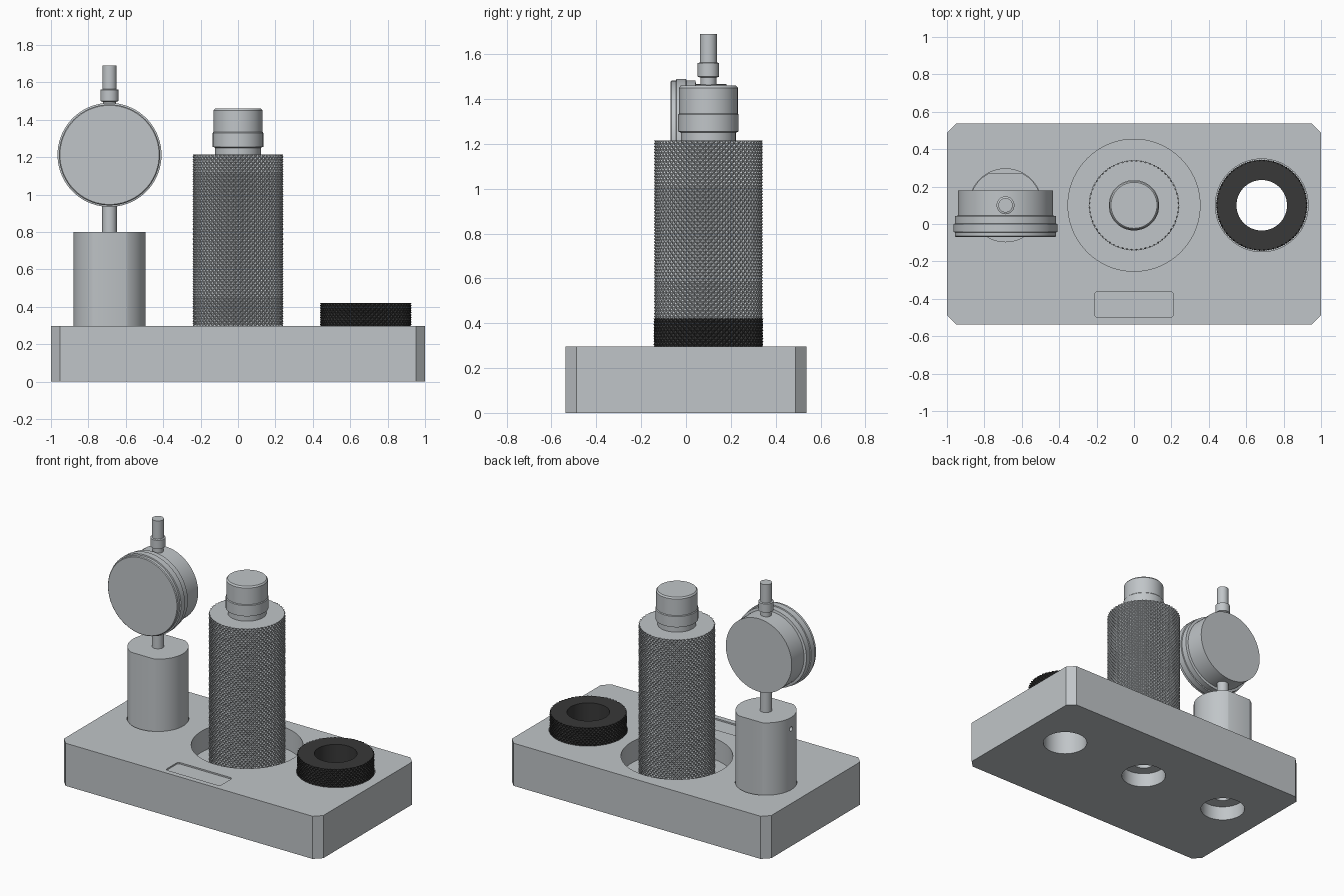
import bpy, bmesh
from math import sin, cos, pi, radians
from mathutils import Matrix

if "Cube" in bpy.data.objects:
    bpy.data.objects.remove(bpy.data.objects["Cube"], do_unlink=True)

ROW_Y = 0.10        # all stations share one line
DIAL_X, RING_X = -0.687, 0.683
TOP = 0.297         # top of the base
SEG = 72


def material(name, color):
    m = bpy.data.materials.new(name)
    m.use_nodes = True
    m.diffuse_color = color
    m.node_tree.nodes["Principled BSDF"].inputs["Base Color"].default_value = color
    return m


STEEL = material("steel_grey", (0.53, 0.56, 0.58, 1))
BLACK = material("black", (0.04, 0.04, 0.04, 1))


def finish(name, bm, mat, smooth=True):
    bmesh.ops.recalc_face_normals(bm, faces=bm.faces)
    mesh = bpy.data.meshes.new(name)
    bm.to_mesh(mesh)
    bm.free()
    mesh.materials.append(mat)
    ob = bpy.data.objects.new(name, mesh)
    bpy.context.collection.objects.link(ob)
    if smooth:
        shade(ob)
    return ob


def activate(ob):
    bpy.ops.object.select_all(action='DESELECT')
    ob.select_set(True)
    bpy.context.view_layer.objects.active = ob


def shade(ob):
    activate(ob)
    bpy.ops.object.shade_smooth_by_angle(angle=radians(30))


def lathe(name, profile, matrix, mat=STEEL, seg=SEG):
    """Stack of (radius, height) rings, capped at both ends."""
    bm = bmesh.new()
    rings = [[bm.verts.new((r * cos(2 * pi * i / seg), r * sin(2 * pi * i / seg), h))
              for i in range(seg)] for r, h in profile]
    for a, b in zip(rings, rings[1:]):
        for i in range(seg):
            j = (i + 1) % seg
            bm.faces.new((a[i], a[j], b[j], b[i]))
    bm.faces.new(rings[0])
    bm.faces.new(rings[-1])
    bm.transform(matrix)
    return finish(name, bm, mat)


def at(x, y=ROW_Y, z=0):
    return Matrix.Translation((x, y, z))


def prism(name, outline, z0, z1, mat=STEEL):
    bm = bmesh.new()
    face = bm.faces.new([bm.verts.new((x, y, z0)) for x, y in outline])
    out = bmesh.ops.extrude_face_region(bm, geom=[face])
    for v in out["geom"]:
        if isinstance(v, bmesh.types.BMVert):
            v.co.z = z1
    return finish(name, bm, mat, False)


def chamfered(w, d, c, cy=0):
    pts = [(w, d - c), (w - c, d), (c - w, d), (-w, d - c)]
    pts += [(-x, -y) for x, y in pts]
    return [(x, y + cy) for x, y in pts]


def cut(ob, cutters):
    for c in cutters:
        c.hide_render = True
        mod = ob.modifiers.new("cut", 'BOOLEAN')
        mod.operation, mod.solver, mod.object = 'DIFFERENCE', 'EXACT', c
        activate(ob)
        bpy.ops.object.modifier_apply(modifier=mod.name)
        bpy.data.objects.remove(c, do_unlink=True)
    shade(ob)


def knurl(name, x, r, z0, z1, rows, mat, bore=None, count=60, depth=0.009):
    """Cylinder of raised diamonds, solid or with a bore."""
    n = 2 * count
    bm = bmesh.new()

    def ring(z, radius):
        return [bm.verts.new((radius(i) * cos(pi * i / count),
                              radius(i) * sin(pi * i / count), z)) for i in range(n)]

    low = r - depth
    grid = []
    for k in range(rows + 1):
        z = z0 + (z1 - z0) * k / rows
        grid.append(ring(z, lambda i: r if (i + k) % 2 == 0 else low))
    for k in range(rows):
        for i in range(n):
            j = (i + 1) % n
            a, b, c, d = grid[k][i], grid[k][j], grid[k + 1][j], grid[k + 1][i]
            if (i + k) % 2 == 0:    # split along the groove
                bm.faces.new((a, b, d))
                bm.faces.new((b, c, d))
            else:
                bm.faces.new((a, b, c))
                bm.faces.new((a, c, d))
    if bore:
        inner = [ring(z, lambda i: bore) for z in (z0, z1)]
        for p, q in ((grid[0], inner[0]), (inner[0], inner[1]), (inner[1], grid[-1])):
            for i in range(n):
                j = (i + 1) % n
                bm.faces.new((p[i], p[j], q[j], q[i]))
    else:
        bm.faces.new(grid[0])
        bm.faces.new(grid[-1])
    bm.transform(at(x))
    return finish(name, bm, mat, False)


def drill(x, r, z0, z1):
    return lathe("cutter", [(r, z0), (r, z1)], at(x))


# Base block with pockets, counterbores and a shallow label pocket
base = prism("base", chamfered(1.0, 0.537, 0.048), 0, TOP)
cut(base, [
    drill(0, 0.353, 0.15, 0.5),
    drill(DIAL_X, 0.195, 0.19, 0.5),
    drill(RING_X, 0.248, 0.19, 0.5),
    drill(RING_X, 0.145, -0.1, 0.4),
    drill(0, 0.145, -0.1, 0.1),
    drill(DIAL_X, 0.145, -0.1, 0.1),
    drill(0, 0.07, 0.05, 0.2),
    drill(DIAL_X, 0.06, 0.05, 0.25),
    prism("cutter", chamfered(0.21, 0.07, 0.012, -0.43), TOP - 0.01, 0.4),
])

# Knurled handle and its smooth cap
knurl("knurled_handle", 0, 0.243, 0.15, 1.215, 80, STEEL)
lathe("handle_cap", [(0.122, 1.21), (0.122, 1.25), (0.135, 1.255), (0.135, 1.33),
                     (0.131, 1.335), (0.131, 1.45), (0.123, 1.46)], at(0))

# Loose knurled ring
knurl("knurled_ring", RING_X, 0.245, 0.19, 0.42, 18, BLACK, bore=0.135)

# Dial post: round bar with front and back flats and a side screw hole
post = lathe("dial_post", [(0.193, 0.19), (0.193, 0.8)], at(DIAL_X))
flats = [prism("cutter", [(DIAL_X + sx * 0.3, ROW_Y + side * d)
                          for sx, d in ((-1, 0.17), (1, 0.17), (1, 0.4), (-1, 0.4))], 0, 1)
         for side in (-1, 1)]
screw_hole = lathe("cutter", [(0.016, -0.1), (0.016, 0.1)],
                   at(DIAL_X - 0.19, ROW_Y, 0.72) @ Matrix.Rotation(pi / 2, 4, 'Y'), seg=24)
cut(post, flats + [screw_hole, drill(DIAL_X, 0.045, 0.1, 0.4)])

# Dial case with stepped bezel, axis along y
lathe("dial_case", [(0.265, -0.07), (0.27, -0.065), (0.27, -0.045), (0.278, -0.043),
                    (0.278, 0.0), (0.271, 0.002), (0.271, 0.042), (0.254, 0.045),
                    (0.254, 0.18)],
      at(DIAL_X, 0, 1.212) @ Matrix.Rotation(-pi / 2, 4, 'X'))

# Dial stems
lathe("lower_stem", [(0.039, 0.79), (0.039, 1.0)], at(DIAL_X), seg=32)
lathe("upper_stem", [(0.035, 1.44), (0.035, 1.495), (0.048, 1.5), (0.048, 1.56),
                     (0.038, 1.563), (0.038, 1.69)], at(DIAL_X), seg=32)
